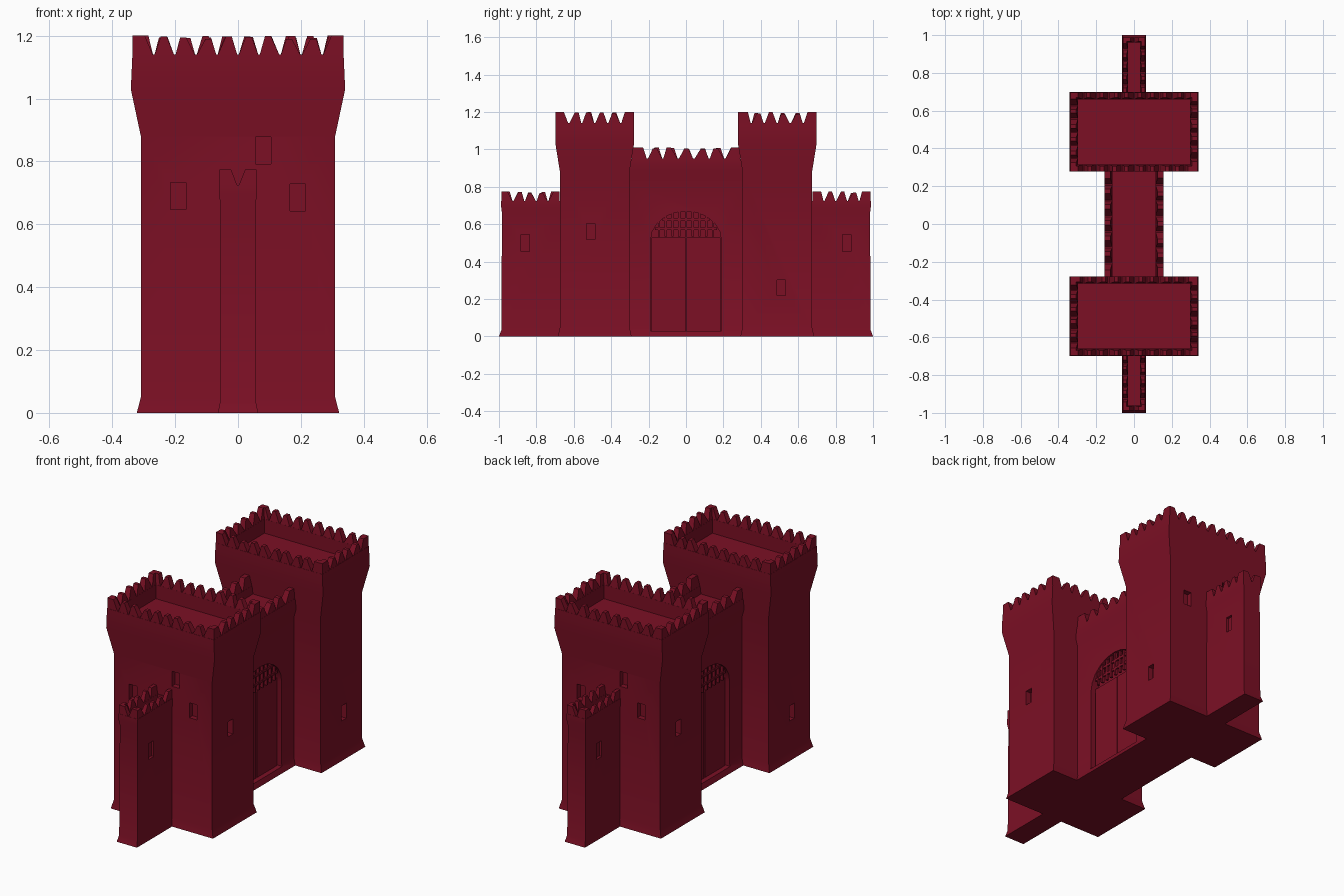
import bpy, bmesh, math, random
from mathutils import Vector

if "Cube" in bpy.data.objects:
    bpy.data.objects.remove(bpy.data.objects["Cube"])

random.seed(4)
red = bpy.data.materials.new("dark red stone")
red.diffuse_color = (0.2, 0.005, 0.018, 1)
red.use_nodes = True
red.node_tree.nodes["Principled BSDF"].inputs["Base Color"].default_value = red.diffuse_color


def finish(name, bm, cutter=False):
    bmesh.ops.recalc_face_normals(bm, faces=bm.faces[:])
    me = bpy.data.meshes.new(name)
    bm.to_mesh(me)
    bm.free()
    ob = bpy.data.objects.new(name, me)
    bpy.context.collection.objects.link(ob)
    me.materials.append(red)
    ob.hide_render = cutter
    return ob


def smooth(ob):
    bpy.ops.object.select_all(action='DESELECT')
    ob.select_set(True)
    bpy.context.view_layer.objects.active = ob
    bpy.ops.object.shade_smooth_by_angle(angle=math.radians(30))


def loft(name, rings, cy=0):
    """Stack of rectangles (half x, half y, z), capped at both ends."""
    bm = bmesh.new()
    loops = [[bm.verts.new((sx * hx, cy + sy * hy, z))
              for sx, sy in ((-1, -1), (1, -1), (1, 1), (-1, 1))] for hx, hy, z in rings]
    for a, b in zip(loops, loops[1:]):
        for i in range(4):
            j = (i + 1) % 4
            bm.faces.new((a[i], a[j], b[j], b[i]))
    bm.faces.new(loops[0])
    bm.faces.new(loops[-1])
    return finish(name, bm)


def add_box(bm, centre, size):
    ret = bmesh.ops.create_cube(bm, size=1)
    for v in ret["verts"]:
        v.co = Vector([c + p * s for c, p, s in zip(centre, v.co, size)])


def cut(ob, bm):
    """Subtract the shapes in bm from ob and drop the cutter."""
    c = finish("cutter", bm, True)
    m = ob.modifiers.new("cut", 'BOOLEAN')
    m.operation, m.solver, m.object = 'DIFFERENCE', 'EXACT', c
    bpy.context.view_layer.objects.active = ob
    bpy.ops.object.modifier_apply(modifier=m.name)
    bpy.data.objects.remove(c)


def teeth(bm, start, end, inward, n, z0, z1):
    """Row of jagged tapered merlons from start to end, as thick as inward."""
    a, b, t = Vector(start), Vector(end), Vector(inward)
    for i in range(n):
        j = random.uniform(-0.12, 0.12)
        top = z1 - random.uniform(0, 0.2) * (z1 - z0)
        f = [i + 0.02, i + 0.98, i + 0.64 + j, i + 0.36 + j]
        if i == 0:
            f[3], top = 0.03, z1
        if i == n - 1:
            f[2], top = n - 0.03, z1
        front, back = [], []
        for k, u in enumerate(f):
            p = a.lerp(b, u / n)
            z = z0 - 0.004 if k < 2 else top
            q = p + t * (1 if k < 2 else 0.75)
            front.append(bm.verts.new((p.x, p.y, z)))
            back.append(bm.verts.new((q.x, q.y, z)))
        bm.faces.new(front)
        bm.faces.new(back[::-1])
        for k in range(4):
            m = (k + 1) % 4
            bm.faces.new((front[k], back[k], back[m], front[m]))


for side, word in ((-1, "front"), (1, "back")):
    # tower with flared top and sunken roof
    cy = 0.488 * side
    tower = loft(word + "_tower", [
        (0.322, 0.197, 0), (0.309, 0.186, 0.05), (0.309, 0.186, 0.88), (0.341, 0.21, 1.03),
        (0.336, 0.21, 1.14), (0.296, 0.172, 1.14), (0.296, 0.172, 1.06)], cy)
    # recessed windows on the end face and on both long faces
    bm = bmesh.new()
    for x, z in ((-0.19, 0.69), (0.19, 0.685), (0.08, 0.835)):
        add_box(bm, (-x * side, cy + 0.186 * side, z), (0.05, 0.06, 0.085))
    for sx in (-1, 1):
        add_box(bm, (0.309 * sx, 0.51 * side, 0.56 if side * sx < 0 else 0.26), (0.06, 0.045, 0.085))
    cut(tower, bm)
    smooth(tower)
    # tower battlements
    bm = bmesh.new()
    for s in (-1, 1):
        teeth(bm, (-0.335, cy + s * 0.209, 0), (0.335, cy + s * 0.209, 0), (0, -s * 0.037, 0), 10, 1.14, 1.2)
        teeth(bm, (s * 0.335, cy - 0.209, 0), (s * 0.335, cy + 0.209, 0), (-s * 0.039, 0, 0), 6, 1.14, 1.2)
    finish(word + "_tower_battlements", bm)

    # low side wall with narrow walkway
    wy = 0.82 * side
    wall = loft(word + "_wall", [
        (0.064, 0.18, 0), (0.057, 0.167, 0.035), (0.055, 0.164, 0.66), (0.06, 0.168, 0.69),
        (0.06, 0.168, 0.725), (0.032, 0.142, 0.725), (0.032, 0.142, 0.69)], wy)
    bm = bmesh.new()
    for sx in (-1, 1):
        add_box(bm, (0.056 * sx, 0.86 * side, 0.5), (0.03, 0.045, 0.09))
    cut(wall, bm)
    smooth(wall)
    bm = bmesh.new()
    for s in (-1, 1):
        teeth(bm, (s * 0.059, 0.675 * side, 0), (s * 0.059, 0.988 * side, 0), (-s * 0.027, 0, 0), 5, 0.725, 0.775)
    teeth(bm, (-0.059, 0.987 * side, 0), (0.059, 0.987 * side, 0), (0, -side * 0.027, 0), 2, 0.725, 0.775)
    finish(word + "_wall_battlements", bm)

# gatehouse between the towers
gate = loft("gatehouse", [
    (0.157, 0.32, 0), (0.142, 0.32, 0.04), (0.142, 0.32, 0.84), (0.156, 0.32, 0.89),
    (0.156, 0.32, 0.95), (0.115, 0.31, 0.95), (0.115, 0.31, 0.9)])
# arched recesses on both faces, above a solid threshold
for s in (-1, 1):
    bm = bmesh.new()
    prof = [(-0.19, 0.03), (0.19, 0.03)]
    prof += [(0.19 * math.cos(math.pi * i / 10), 0.51 + 0.16 * math.sin(math.pi * i / 10)) for i in range(11)]
    inner = [bm.verts.new((s * 0.095, y, z)) for y, z in prof]
    outer = [bm.verts.new((s * 0.3, y, z)) for y, z in prof]
    bm.faces.new(inner)
    bm.faces.new(outer)
    for i in range(len(prof)):
        j = (i + 1) % len(prof)
        bm.faces.new((inner[i], inner[j], outer[j], outer[i]))
    cut(gate, bm)
smooth(gate)

# double door leaves and raised portcullis in each arch
doors, grille = bmesh.new(), bmesh.new()
for s in (-1, 1):
    for sy in (-1, 1):
        add_box(doors, (s * 0.104, sy * 0.0935, 0.275), (0.026, 0.181, 0.51))
    for i in range(-4, 5):
        y = i * 0.036
        top = 0.51 + 0.16 * math.sqrt(1 - (y / 0.19) ** 2)
        add_box(grille, (s * 0.128, y, (0.535 + top) / 2), (0.014, 0.012, top - 0.535))
    add_box(grille, (s * 0.128, 0, 0.575), (0.01, 0.33, 0.014))
    add_box(grille, (s * 0.128, 0, 0.625), (0.01, 0.25, 0.014))
finish("gate_doors", doors)
finish("portcullis", grille)

# gatehouse battlements
bm = bmesh.new()
for s in (-1, 1):
    teeth(bm, (s * 0.155, -0.29, 0), (s * 0.155, 0.29, 0), (-s * 0.04, 0, 0), 7, 0.95, 1.01)
finish("gatehouse_battlements", bm)
